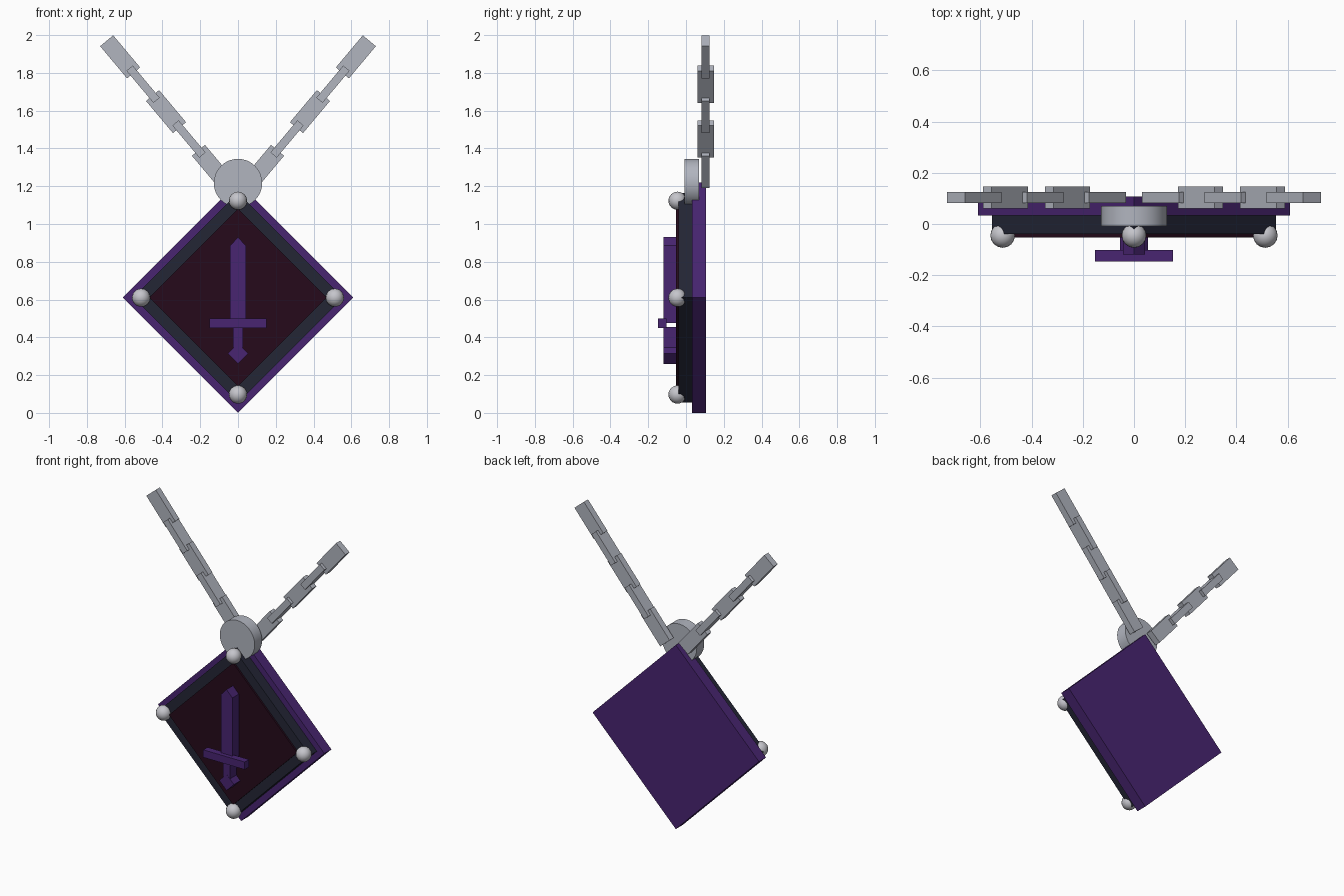
import bpy, bmesh, math
from mathutils import Matrix, Vector

if "Cube" in bpy.data.objects:
    bpy.data.objects.remove(bpy.data.objects["Cube"])


def material(name, rgb):
    m = bpy.data.materials.new(name)
    m.diffuse_color = (*rgb, 1)
    m.use_nodes = True
    m.node_tree.nodes["Principled BSDF"].inputs["Base Color"].default_value = m.diffuse_color
    return m


PURPLE = material("purple", (0.065, 0.018, 0.165))
SLATE = material("dark slate", (0.017, 0.019, 0.036))
MAROON = material("dark maroon", (0.019, 0.003, 0.011))
STEEL = material("steel grey", (0.44, 0.46, 0.52))
SILVER = material("silver", (0.56, 0.56, 0.60))


def finish(bm, name, mat, smooth=False):
    bmesh.ops.recalc_face_normals(bm, faces=bm.faces)
    me = bpy.data.meshes.new(name)
    bm.to_mesh(me)
    bm.free()
    me.materials.append(mat)
    ob = bpy.data.objects.new(name, me)
    bpy.context.collection.objects.link(ob)
    if smooth:
        bpy.ops.object.select_all(action='DESELECT')
        ob.select_set(True)
        bpy.context.view_layer.objects.active = ob
        bpy.ops.object.shade_smooth_by_angle(angle=math.radians(40))
    return ob


def prism(name, outline, y0, y1, mat):
    """Extrude an x/z outline from y0 to y1."""
    bm = bmesh.new()
    face = bm.faces.new([bm.verts.new((x, y0, z)) for x, z in outline])
    ext = bmesh.ops.extrude_face_region(bm, geom=[face])
    verts = [v for v in ext["geom"] if isinstance(v, bmesh.types.BMVert)]
    bmesh.ops.translate(bm, verts=verts, vec=(0, y1 - y0, 0))
    return finish(bm, name, mat)


def diamond(r, z):
    return [(-r, z), (0, z - r), (r, z), (0, z + r)]


def rect(w, z0, z1):
    return [(-w, z0), (w, z0), (w, z1), (-w, z1)]


MID = 0.61

# layered diamond board
prism("back_board", diamond(0.61, MID), 0.033, 0.107, PURPLE)
prism("frame_board", diamond(0.555, MID), -0.04, 0.034, SLATE)
prism("front_panel", diamond(0.47, MID), -0.052, -0.039, MAROON)

# corner studs
for i, (dx, dz) in enumerate([(-1, 0), (1, 0), (0, -1), (0, 1)]):
    bm = bmesh.new()
    bmesh.ops.create_uvsphere(bm, u_segments=16, v_segments=12, radius=0.048)
    bmesh.ops.translate(bm, verts=bm.verts,
                        vec=(dx * 0.513, -0.045, MID + dz * 0.513))
    finish(bm, f"corner_stud_{i}", SILVER, True)

# sword emblem
prism("sword_blade", [(-0.042, 0.475), (0.042, 0.475), (0.042, 0.885),
                      (0, 0.93), (-0.042, 0.885)], -0.12, -0.05, PURPLE)
prism("sword_guard", rect(0.152, 0.45, 0.5), -0.147, -0.102, PURPLE)
prism("sword_grip", rect(0.026, 0.345, 0.455), -0.119, -0.05, PURPLE)
prism("sword_pommel", diamond(0.054, 0.314), -0.12, -0.05, PURPLE)

# round hanger disc
bm = bmesh.new()
bmesh.ops.create_cone(bm, cap_ends=True, segments=32, radius1=0.128,
                      radius2=0.128, depth=0.078)
bmesh.ops.transform(bm, verts=bm.verts, matrix=Matrix.Translation((0, 0.031, 1.217))
                    @ Matrix.Rotation(math.pi / 2, 4, 'X'))
finish(bm, "hanger_disc", STEEL, True)

# two chains of alternating links
for side, label in ((-1, "left"), (1, "right")):
    for i in range(5):
        wide = i % 2 == 0
        size = (0.09, 0.043, 0.222) if wide else (0.043, 0.086, 0.222)
        bm = bmesh.new()
        bmesh.ops.create_cube(bm, size=1)
        bmesh.ops.scale(bm, verts=bm.verts, vec=size)
        place = Matrix.Translation((side * (0.138 + 0.1215 * i), 0.104, 1.305 + 0.145 * i))
        bmesh.ops.transform(bm, verts=bm.verts, matrix=place
                            @ Matrix.Rotation(side * math.radians(40), 4, 'Y'))
        finish(bm, f"{label}_chain_link_{i}", STEEL)
